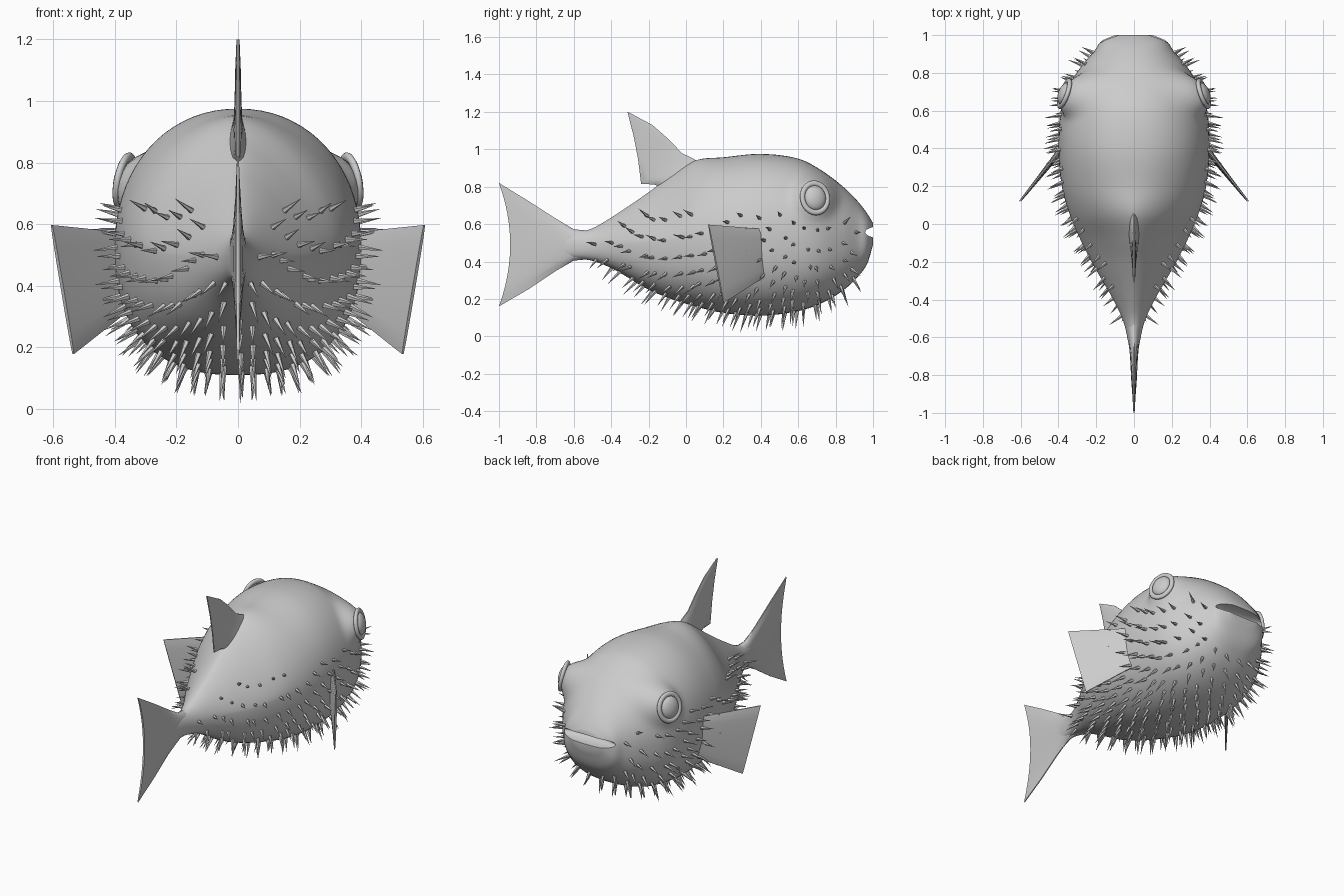
import bpy, bmesh, math, random
from mathutils import Vector, Matrix

if "Cube" in bpy.data.objects:
    bpy.data.objects.remove(bpy.data.objects["Cube"])

random.seed(4)
grey = bpy.data.materials.new("grey")
grey.diffuse_color = (0.6, 0.6, 0.6, 1)
grey.use_nodes = True
grey.node_tree.nodes["Principled BSDF"].inputs["Base Color"].default_value = grey.diffuse_color


def finish(name, bm, angle=40, smooth=True):
    bmesh.ops.recalc_face_normals(bm, faces=bm.faces)
    me = bpy.data.meshes.new(name)
    bm.to_mesh(me)
    bm.free()
    me.materials.append(grey)
    ob = bpy.data.objects.new(name, me)
    bpy.context.collection.objects.link(ob)
    if smooth:
        smooth_by_angle(ob, angle)
    return ob


def smooth_by_angle(ob, angle):
    bpy.ops.object.select_all(action='DESELECT')
    ob.select_set(True)
    bpy.context.view_layer.objects.active = ob
    bpy.ops.object.shade_smooth_by_angle(angle=math.radians(angle))


# Body stations: y, top z, bottom z, half width, roundness of the back
STATIONS = [
    (-0.66, 0.555, 0.42, 0.024, 2.0), (-0.52, 0.57, 0.408, 0.055, 1.9),
    (-0.40, 0.635, 0.365, 0.11, 1.6), (-0.20, 0.77, 0.25, 0.225, 1.4),
    (-0.08, 0.86, 0.20, 0.285, 1.4), (0.05, 0.94, 0.16, 0.34, 1.6),
    (0.20, 0.957, 0.125, 0.382, 1.9), (0.40, 0.975, 0.11, 0.40, 2.1),
    (0.60, 0.95, 0.135, 0.388, 2.1), (0.72, 0.89, 0.175, 0.352, 2.1),
    (0.84, 0.80, 0.245, 0.275, 2.1), (0.92, 0.72, 0.32, 0.207, 2.1),
    (0.97, 0.655, 0.39, 0.17, 2.2), (1.0, 0.605, 0.49, 0.10, 2.2),
]


def station(y):
    """Smooth interpolation between neighbouring stations."""
    n = len(STATIONS)
    i = 0
    while i < n - 2 and y > STATIONS[i + 1][0]:
        i += 1

    def slope(k, c):
        a, b = STATIONS[max(k - 1, 0)], STATIONS[min(k + 1, n - 1)]
        return (b[c] - a[c]) / (b[0] - a[0])
    p, q = STATIONS[i], STATIONS[i + 1]
    h = q[0] - p[0]
    s = min(max((y - p[0]) / h, 0), 1)
    return [(2*s**3 - 3*s*s + 1) * p[c] + (s**3 - 2*s*s + s) * h * slope(i, c)
            + (3*s*s - 2*s**3) * q[c] + (s**3 - s*s) * h * slope(i + 1, c)
            for c in range(1, 5)]


def surface(y, t):
    """Point on the body at length y and angle t around it."""
    top, bot, hw, n = station(y)
    mid = bot + 0.48 * (top - bot)
    c, s = math.cos(t), math.sin(t)
    if s < 0:
        n = 2.45
    x = math.copysign(hw * abs(c) ** (2 / n), c)
    z = mid + ((top - mid) if s > 0 else (mid - bot)) * math.copysign(abs(s) ** (2 / n), s)
    return Vector((x, y, z))


# Body with raised mounds around the eyes
RINGS, SEGS = 84, 72
bm = bmesh.new()
rings = []
for i in range(RINGS + 1):
    u = i / RINGS
    y = -0.66 + 1.66 * (1 - (1 - u) ** 1.25)
    ring = []
    for j in range(SEGS):
        p = surface(y, math.tau * j / SEGS)
        d = math.hypot(p.y - 0.69, p.z - 0.74)
        w = math.exp(-(d / 0.105) ** 4)
        if abs(p.x) > 0.05:
            goal = 0.373 - 0.35 * (p.y - 0.69) - 0.2 * (p.z - 0.74)
            p.x += (math.copysign(max(goal, abs(p.x)), p.x) - p.x) * w
        ring.append(bm.verts.new(p))
    rings.append(ring)
for a, b in zip(rings, rings[1:]):
    for j in range(SEGS):
        k = (j + 1) % SEGS
        bm.faces.new((a[j], a[k], b[k], b[j]))
bm.faces.new(rings[0])
bm.faces.new(rings[-1])
body = finish("body", bm, smooth=False)

# Mouth slot cut into the snout
bm = bmesh.new()
bmesh.ops.create_uvsphere(bm, u_segments=40, v_segments=16, radius=1,
                          matrix=Matrix.Translation((0, 1.005, 0.556)) @ Matrix.Diagonal((0.23, 0.075, 0.03, 1)))
cutter = finish("mouth_cutter", bm, smooth=False)
cutter.hide_render = True
mod = body.modifiers.new("mouth", 'BOOLEAN')
mod.operation = 'DIFFERENCE'
mod.solver = 'EXACT'
mod.object = cutter
bpy.context.view_layer.objects.active = body
bpy.ops.object.modifier_apply(modifier="mouth")
bpy.data.objects.remove(cutter)
smooth_by_angle(body, 45)

# Eyes and socket rims
for side, label in ((1, "right"), (-1, "left")):
    out = Vector((side, 0.35, 0.2)).normalized()
    rot = out.to_track_quat('X', 'Z').to_matrix().to_4x4()
    place = Matrix.Translation((side * 0.368, 0.69, 0.74)) @ rot
    bm = bmesh.new()
    bmesh.ops.create_uvsphere(bm, u_segments=32, v_segments=20, radius=1,
                              matrix=place @ Matrix.Diagonal((0.032, 0.06, 0.067, 1)))
    finish(label + "_eye", bm, 60)
    bm = bmesh.new()
    loops = []
    for i in range(40):
        a = math.tau * i / 40
        loop = []
        for j in range(10):
            b = math.tau * j / 10
            r = 1 + 0.2 * math.cos(b)
            loop.append(bm.verts.new(place @ Vector((
                0.012 * math.sin(b), 0.071 * r * math.cos(a), 0.079 * r * math.sin(a)))))
        loops.append(loop)
    for i in range(40):
        a, b = loops[i], loops[(i + 1) % 40]
        for j in range(10):
            k = (j + 1) % 10
            bm.faces.new((a[j], a[k], b[k], b[j]))
    finish(label + "_eye_rim", bm, 60)


def fin(name, rows, normal, bow=0.0, side=1):
    """Blade from rows of (edge point, edge point, half thickness), root to tip."""
    cols = 12
    bm = bmesh.new()
    grid = []
    for r, (a, b, th) in enumerate(rows):
        a, b = Vector(a), Vector(b)
        loop = []
        for face in (1, -1):
            for c in range(cols + 1):
                f = c / cols if face > 0 else 1 - c / cols
                e = (2 * f - 1) ** 2
                p = a.lerp(b, f) + Vector(normal) * face * (th * math.sqrt(1 - e) + 0.003)
                if r == len(rows) - 1:
                    p.y += bow * (1 - e)
                p.x *= side
                loop.append(bm.verts.new(p))
        grid.append(loop)
    n = len(grid[0])
    for a, b in zip(grid, grid[1:]):
        for j in range(n):
            k = (j + 1) % n
            bm.faces.new((a[j], a[k], b[k], b[j]))
    for loop in (grid[0], grid[-1]):
        for j in range(cols):
            bm.faces.new((loop[j], loop[j + 1], loop[n - 2 - j], loop[n - 1 - j]))
    return finish(name, bm, 45)


# Tail fin with a hollow trailing edge
fin("tail_fin", [((0, -0.52, 0.565), (0, -0.52, 0.412), 0.04),
                 ((0, -0.60, 0.572), (0, -0.60, 0.405), 0.028),
                 ((0, -0.70, 0.632), (0, -0.70, 0.347), 0.018),
                 ((0, -0.84, 0.722), (0, -0.84, 0.253), 0.011),
                 ((0, -1.0, 0.82), (0, -1.0, 0.16), 0.003)], (1, 0, 0), bow=0.06)

# Dorsal fin
fin("dorsal_fin", [((0, 0.10, 0.91), (0, -0.12, 0.79), 0.03),
                   ((0, 0.04, 0.95), (0, -0.17, 0.812), 0.02),
                   ((0, -0.02, 0.978), (0, -0.24, 0.815), 0.012),
                   ((0, -0.10, 1.06), (0, -0.257, 0.95), 0.008),
                   ((0, -0.18, 1.13), (0, -0.28, 1.07), 0.006),
                   ((0, -0.305, 1.197), (0, -0.313, 1.20), 0.002)], (1, 0, 0))

# Pectoral fins swept outward and back
for side, label in ((1, "right"), (-1, "left")):
    fin(label + "_pectoral_fin", [((0.33, 0.47, 0.57), (0.31, 0.46, 0.33), 0.014),
                                  ((0.39, 0.395, 0.575), (0.365, 0.41, 0.312), 0.014),
                                  ((0.605, 0.12, 0.597), (0.535, 0.20, 0.178), 0.003)],
        (0.79, 0.61, 0), side=side)

# Spines over the belly and flanks, mirrored left to right
bm = bmesh.new()
y, row = -0.47, 0
while y < 0.95:
    arc, last, due = 0.0, surface(y, -math.pi / 2), 0.0 if row % 2 else 0.045
    for k in range(1, 181):
        t = -math.pi / 2 + math.pi * 0.75 * k / 180
        p = surface(y, t)
        arc += (p - last).length
        last = p
        if arc < due or p.z > 0.66 or (y > 0.9 and p.z > 0.48):
            continue
        due = arc + 0.08 + 0.05 * max(0, p.z - 0.3) / 0.3
        yy = y + random.uniform(-0.02, 0.02)
        p = surface(yy, t)
        nrm = (surface(yy, t + 0.02) - surface(yy, t - 0.02)).cross(
            surface(yy - 0.01, t) - surface(yy + 0.01, t)).normalized()
        if nrm.dot(p - Vector((0, yy, 0.5))) < 0:
            nrm = -nrm
        aim = (nrm + Vector((random.uniform(-.12, .12), -0.28, random.uniform(-.12, .12)))).normalized()
        size = random.uniform(0.08, 0.108) * (0.85 if p.z > 0.4 else 1)
        for side in ((1, -1) if p.x > 0.02 else (1,)):
            flip = Vector((side, 1, 1))
            d, base = aim * flip, p * flip
            mat = Matrix.Translation(base + d * (size / 2 - 0.008)) @ d.to_track_quat('Z', 'Y').to_matrix().to_4x4()
            bmesh.ops.create_cone(bm, cap_ends=True, segments=5, radius1=0.011,
                                  radius2=0.0004, depth=size, matrix=mat)
    y += 0.062
    row += 1
finish("spines", bm, smooth=False)
